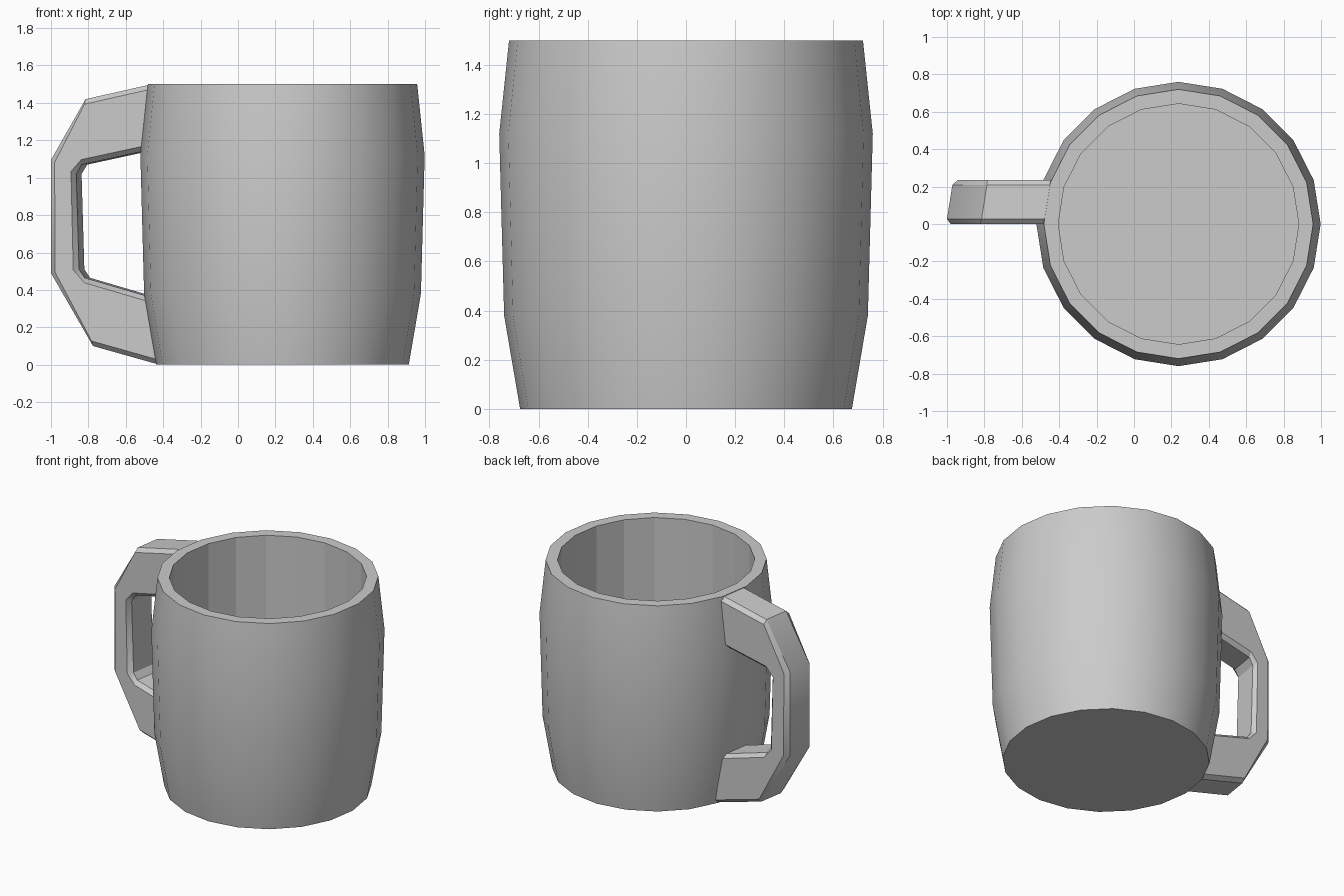
import bpy, bmesh, math
from mathutils import Vector

if "Cube" in bpy.data.objects:
    bpy.data.objects.remove(bpy.data.objects["Cube"])

CX, SIDES = 0.238, 20


def make_object(name, bm, angle):
    bmesh.ops.recalc_face_normals(bm, faces=bm.faces)
    mesh = bpy.data.meshes.new(name)
    bm.to_mesh(mesh)
    bm.free()
    ob = bpy.data.objects.new(name, mesh)
    bpy.context.collection.objects.link(ob)
    bpy.ops.object.select_all(action='DESELECT')
    ob.select_set(True)
    bpy.context.view_layer.objects.active = ob
    bpy.ops.object.shade_smooth_by_angle(angle=math.radians(angle))
    return ob


def loft(rings):
    """Bridge a list of closed point rings and cap both ends."""
    bm = bmesh.new()
    loops = [[bm.verts.new(p) for p in ring] for ring in rings]
    for a, b in zip(loops, loops[1:]):
        for i in range(len(a)):
            j = (i + 1) % len(a)
            bm.faces.new((a[i], a[j], b[j], b[i]))
    bm.faces.new(loops[0])
    bm.faces.new(loops[-1])
    return bm


# Mug body: barrel outside, flat rim, straight faceted inside wall and floor
profile = [(0.675, 0), (0.74, 0.38), (0.76, 1.12), (0.72, 1.5), (0.643, 1.5), (0.643, 0.09)]
rings = []
for r, z in profile:
    angles = [2 * math.pi * i / SIDES for i in range(SIDES)]
    rings.append([(CX + r * math.cos(a), r * math.sin(a), z) for a in angles])
body = make_object("mug_body", loft(rings), 30)
for p in body.data.polygons:
    if all((Vector(body.data.vertices[v].co.xy) - Vector((CX, 0))).length < 0.65 for v in p.vertices):
        p.use_smooth = False

# Handle: chamfered section swept from rim to base, as (outer, inner) x,z pairs
stations = [
    ((-0.46, 1.5), (-0.49, 1.145)),
    ((-0.815, 1.42), (-0.835, 1.07)),
    ((-1.0, 1.095), (-0.865, 1.02)),
    ((-1.0, 0.49), (-0.85, 0.51)),
    ((-0.775, 0.10), (-0.82, 0.465)),
    ((-0.43, 0.003), (-0.48, 0.365)),
]
WIDTH, CH, SKEW = 0.235, 0.027, 0.158  # skew follows the angled body panel
rings = []
for outer, inner in stations:
    o, i = Vector(outer), Vector(inner)
    d = (i - o).normalized() * CH
    section = [(o + d, 0), (i - d, 0), (i, CH), (i, WIDTH - CH),
               (i - d, WIDTH), (o + d, WIDTH), (o, WIDTH - CH), (o, CH)]
    rings.append([(p.x + SKEW * (y - CH), y, p.y) for p, y in section])
make_object("handle", loft(rings), 30)
